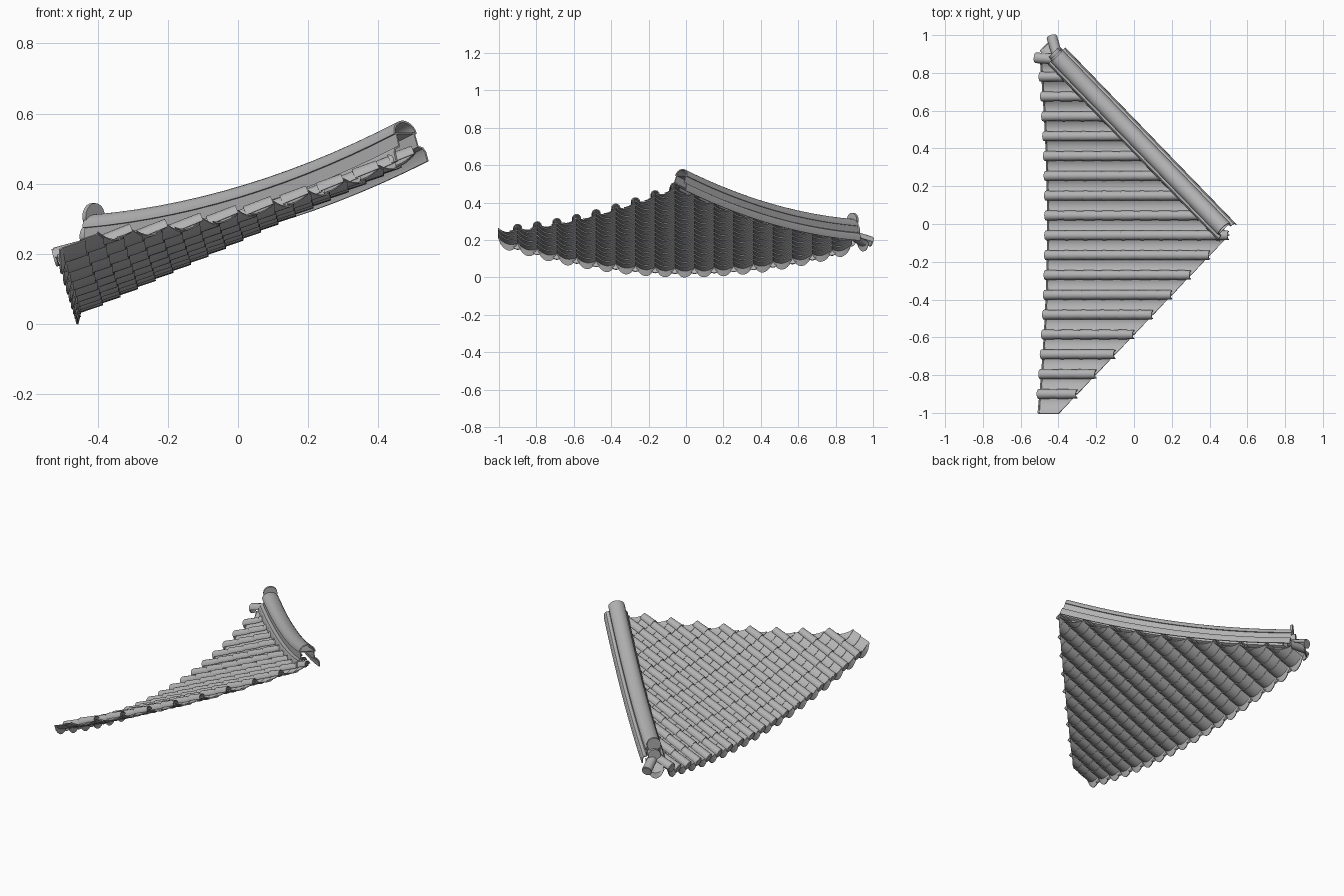
import bpy, bmesh, math
from mathutils import Vector, Matrix

cube = bpy.data.objects.get("Cube")
if cube:
    bpy.data.objects.remove(cube, do_unlink=True)

clay = bpy.data.materials.new("grey_clay")
clay.use_nodes = True
GREY = (0.45, 0.45, 0.45, 1)
clay.diffuse_color = GREY
clay.node_tree.nodes["Principled BSDF"].inputs["Base Color"].default_value = GREY

PITCH = 0.105          # spacing of the tile rows
R = 0.024              # barrel tile radius
FIRST = -0.9           # first barrel row
ROWS = 17


def eave_x(y):
    return -0.45 - 0.05 * y * y


def roof_z(x, y):
    return 0.04 + 0.16 * y * y + 0.46 * (x - eave_x(y))


def cut_x(y):
    return min(0.56 + 0.955 * y, 0.45 - 0.97 * y)


def sheet(bm, rows):
    """Skin a list of equally long point rows."""
    grid = [[bm.verts.new(p) for p in row] for row in rows]
    for a, b in zip(grid, grid[1:]):
        for i in range(len(a) - 1):
            bm.faces.new((a[i], a[i + 1], b[i + 1], b[i]))


def disc(bm, centre, direction, radius, depth):
    rot = Vector(direction).to_track_quat('Z', 'Y').to_matrix().to_4x4()
    bmesh.ops.create_cone(bm, cap_ends=True, segments=20, radius1=radius, radius2=radius,
                          depth=depth, matrix=Matrix.Translation(centre) @ rot)


def half_tube(bm, p0, p1, r0, r1, n=8):
    p0, p1 = Vector(p0), Vector(p1)
    side = (p1 - p0).cross(Vector((0, 0, 1))).normalized()
    up = side.cross(p1 - p0).normalized()
    sheet(bm, [[p + r * (math.cos(math.pi * i / n) * side + math.sin(math.pi * i / n) * up)
                for i in range(n + 1)] for p, r in ((p0, r0), (p1, r1))])


def finish(name, bm, thickness=0):
    mesh = bpy.data.meshes.new(name)
    bmesh.ops.recalc_face_normals(bm, faces=bm.faces[:])
    bm.to_mesh(mesh)
    bm.free()
    mesh.materials.append(clay)
    ob = bpy.data.objects.new(name, mesh)
    bpy.context.collection.objects.link(ob)
    bpy.ops.object.select_all(action='DESELECT')
    bpy.context.view_layer.objects.active = ob
    ob.select_set(True)
    if thickness:
        mod = ob.modifiers.new("thickness", 'SOLIDIFY')
        mod.thickness = thickness
        mod.offset = 0
        bpy.ops.object.modifier_apply(modifier=mod.name)
    bpy.ops.object.shade_smooth_by_angle(angle=math.radians(40))
    return ob


def pan_arc(u):
    """Height of the concave pan at u in -1..1 across its width."""
    return -0.012 + 0.022 * u * u


# Overlapping pan tiles between the barrel rows, trimmed on both diagonals
US = [i / 4 - 1 for i in range(9)]
pans, drips = bmesh.new(), bmesh.new()
STEP = 0.05
for row in range(ROWS + 1):
    yc = FIRST + PITCH * (row - 0.5)
    k = 0
    while eave_x(yc) + k * STEP < cut_x(yc) + PITCH:
        ends = []
        for start, lift in ((k * STEP, 0.006), (k * STEP + STEP * 1.3, -0.002)):
            pts = []
            for u in US:
                y = yc + u * PITCH * 0.5
                x = eave_x(y) + start
                pts.append((x, y, roof_z(x, y) + pan_arc(u) + lift))
            ends.append(pts)
        sheet(pans, ends)
        k += 1
    # Scalloped drip plate hanging from the eave tile
    top, low = [], []
    for u in US:
        y = yc + u * PITCH * 0.48
        z = roof_z(eave_x(y), y) + pan_arc(u)
        top.append((eave_x(y), y, z + 0.006))
        low.append((eave_x(y) - 0.008, y, z - 0.03 * math.sqrt(1 - u * u) + 0.002))
    sheet(drips, [top, low])
for point, normal in (((0.56, 0, 0), (1, -0.955, 0)), ((0.45, 0, 0), (1, 0.97, 0))):
    bmesh.ops.bisect_plane(pans, geom=pans.verts[:] + pans.edges[:] + pans.faces[:],
                           plane_co=point, plane_no=normal, clear_outer=True)
finish("pan_tiles", pans, 0.004)
finish("eave_drip_plates", drips, 0.006)

# Barrel tiles, each lapping over the one above, with a round end at the eave
barrels, ends = bmesh.new(), bmesh.new()
LENGTH = 0.1
for row in range(ROWS):
    y = FIRST + PITCH * row
    x = eave_x(y) - 0.015
    last = cut_x(y)
    disc(ends, (x + 0.004, y, roof_z(x, y) + 0.008), (1, 0, 0.46), R, 0.008)
    while x < last - 0.01:
        x1 = min(x + LENGTH + 0.008, last)
        half_tube(barrels, (x, y, roof_z(x, y) + 0.011), (x1, y, roof_z(x1, y) + 0.007),
                  R, R * 0.9)
        x += LENGTH
finish("barrel_tiles", barrels, 0.005)
finish("eave_round_ends", ends)

# Curved hip ridge: stepped base with a half-round cap
LOW, HIGH = Vector((-0.41, 0.89, 0)), Vector((0.485, -0.035, 0))
ALONG = (HIGH - LOW).normalized()
SIDE = Vector((-ALONG.y, ALONG.x, 0))


def ridge_row(t, profile):
    p = LOW.lerp(HIGH, t)
    base = 0.28 + 0.282 * p.x + 0.237 * p.x ** 2
    lean = (0.282 + 0.474 * p.x) * abs(ALONG.x)
    return [p + SIDE * u - ALONG * lean * (h - 0.04) + Vector((0, 0, base + h))
            for u, h in profile]


half = [(0.062, -0.008), (0.061, 0.018), (0.054, 0.029), (0.037, 0.034), (0.035, 0.072)]
base_profile = [(-u, h) for u, h in half] + half[::-1]
cap_profile = [(-0.042 * math.cos(math.pi * i / 12), 0.07 + 0.035 * math.sin(math.pi * i / 12))
               for i in range(13)]
for name, profile in (("hip_ridge_base", base_profile), ("hip_ridge_cap", cap_profile)):
    bm = bmesh.new()
    sheet(bm, [ridge_row(i / 14, profile) for i in range(15)])
    finish(name, bm, 0.006)

# Ridge end: two round plates facing out of the corner
bm = bmesh.new()
disc(bm, LOW - ALONG * 0.002 + Vector((0, 0, 0.307)), ALONG, 0.038, 0.014)
disc(bm, LOW + Vector((0, 0, 0.25)), ALONG, 0.034, 0.05)
finish("ridge_end_discs", bm)

# Corner tiles: two splayed barrels and a diagonal drip tile between them
corner, caps = bmesh.new(), bmesh.new()
for a, b in (((-0.52, 0.88, 0.19), (-0.38, 0.87, 0.23)),
             ((-0.435, 0.99, 0.19), (-0.40, 0.87, 0.23))):
    half_tube(corner, a, b, 0.026, 0.024)
    disc(caps, a, Vector(b) - Vector(a), 0.026, 0.008)
tip = LOW - ALONG * 0.075
rows = []
for origin, z, drop in ((LOW, 0.215, 0), (tip, 0.18, 0), (tip - ALONG * 0.006, 0.18, 0.028)):
    rows.append([origin + SIDE * u * 0.045
                 + Vector((0, 0, z + pan_arc(u) - drop * math.sqrt(1 - u * u) - drop * 0.05))
                 for u in US])
sheet(corner, rows)
finish("corner_tiles", corner, 0.005)
finish("corner_round_ends", caps)
